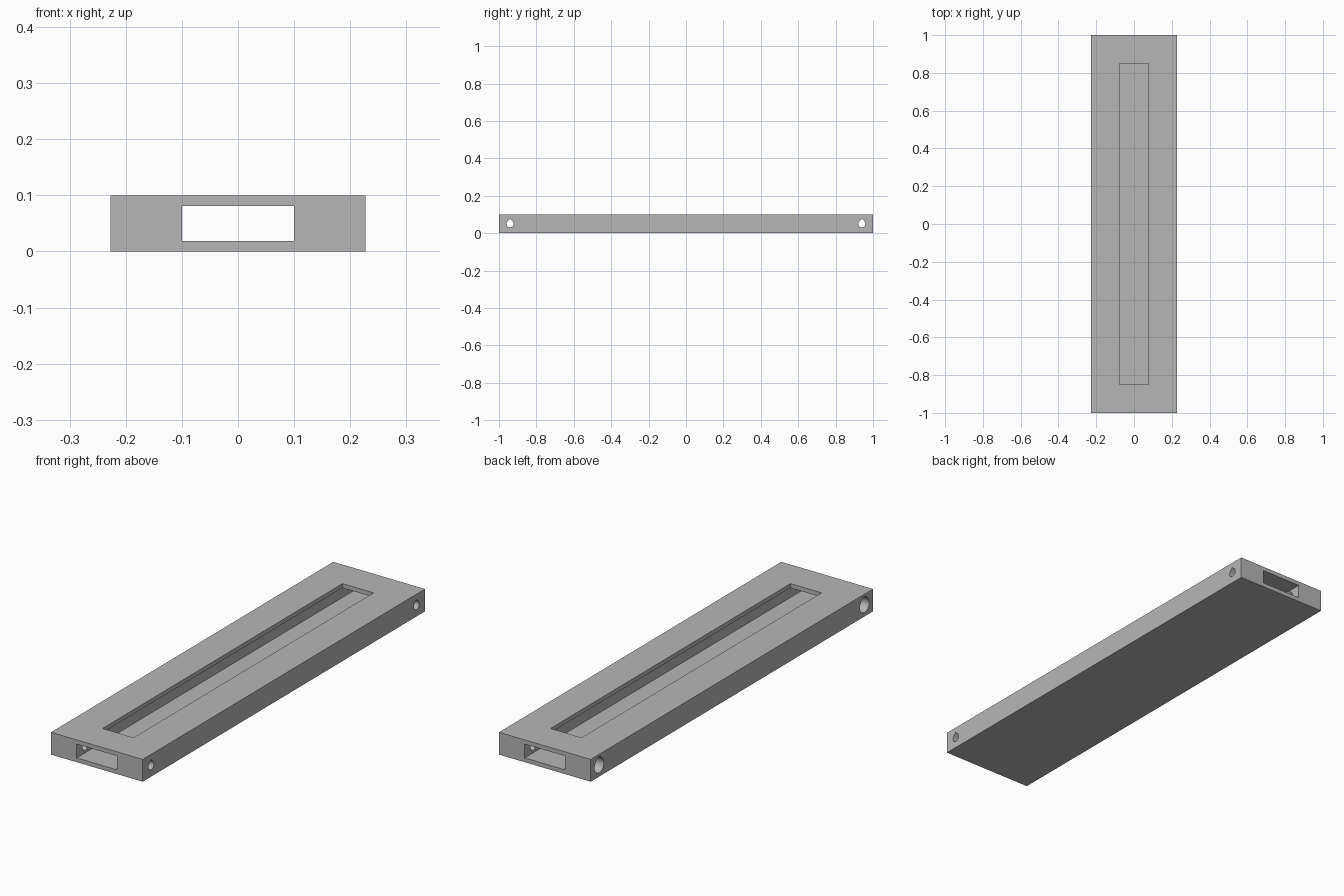
import bpy, bmesh, math
from mathutils import Vector

if "Cube" in bpy.data.objects:
    bpy.data.objects.remove(bpy.data.objects["Cube"], do_unlink=True)

LENGTH, WIDTH, HEIGHT = 2.0, 0.455, 0.1
HOLE_Y, HOLE_Z = 0.94, 0.05

grey = bpy.data.materials.new("matte grey")
grey.use_nodes = True
colour = (0.47, 0.47, 0.47, 1)
grey.diffuse_color = colour
grey.node_tree.nodes["Principled BSDF"].inputs["Base Color"].default_value = colour


def prism(name, outline, direction):
    """Extrude a closed outline along a direction."""
    bm = bmesh.new()
    face = bm.faces.new([bm.verts.new(p) for p in outline])
    grown = bmesh.ops.extrude_face_region(bm, geom=[face])["geom"]
    verts = [g for g in grown if isinstance(g, bmesh.types.BMVert)]
    bmesh.ops.translate(bm, verts=verts, vec=Vector(direction))
    bmesh.ops.recalc_face_normals(bm, faces=bm.faces)
    mesh = bpy.data.meshes.new(name)
    bm.to_mesh(mesh)
    bm.free()
    mesh.materials.append(grey)
    obj = bpy.data.objects.new(name, mesh)
    bpy.context.collection.objects.link(obj)
    return obj


def box(name, half_x, half_y, z0, z1):
    corners = [(-half_x, -half_y, z0), (half_x, -half_y, z0),
               (half_x, half_y, z0), (-half_x, half_y, z0)]
    return prism(name, corners, (0, 0, z1 - z0))


def teardrop(name, radius, tip, y, x0, x1):
    """Sideways bore: round below, with a peaked roof."""
    start, sweep, steps = math.radians(135), math.radians(270), 30
    angles = [start + sweep * i / steps for i in range(steps + 1)]
    points = [(radius * math.cos(a), radius * math.sin(a)) for a in angles]
    flat = radius * math.sqrt(2) - tip
    if flat > 0.001:
        points += [(flat, tip), (-flat, tip)]
    else:
        points.append((0, tip))
    return prism(name, [(x0, y + u, HOLE_Z + v) for u, v in points], (x1 - x0, 0, 0))


def cut(target, cutter):
    cutter.hide_render = True
    mod = target.modifiers.new(cutter.name, "BOOLEAN")
    mod.operation, mod.solver, mod.object = "DIFFERENCE", "EXACT", cutter
    bpy.context.view_layer.objects.active = target
    bpy.ops.object.modifier_apply(modifier=mod.name)
    bpy.data.objects.remove(cutter, do_unlink=True)


# Solid bar
body = box("slotted_bar", WIDTH / 2, LENGTH / 2, 0, HEIGHT)

# Channel running end to end, and the narrower slot opening it to the top
cut(body, box("channel_cutter", 0.1, 1.1, 0.019, 0.081))
cut(body, box("slot_cutter", 0.077, 0.85, 0.05, 0.15))

# Cross bores at both ends, with wide screw head recesses on the right side
for side in (-1, 1):
    cut(body, teardrop("bore_cutter", 0.019, 0.019 * math.sqrt(2), side * HOLE_Y, -0.3, 0.3))
    cut(body, teardrop("recess_cutter", 0.033, 0.039, side * HOLE_Y, -0.3, -0.15))

# Smooth bores, crisp edges
bpy.ops.object.select_all(action="DESELECT")
body.select_set(True)
bpy.context.view_layer.objects.active = body
bpy.ops.object.shade_smooth_by_angle(angle=math.radians(30))
